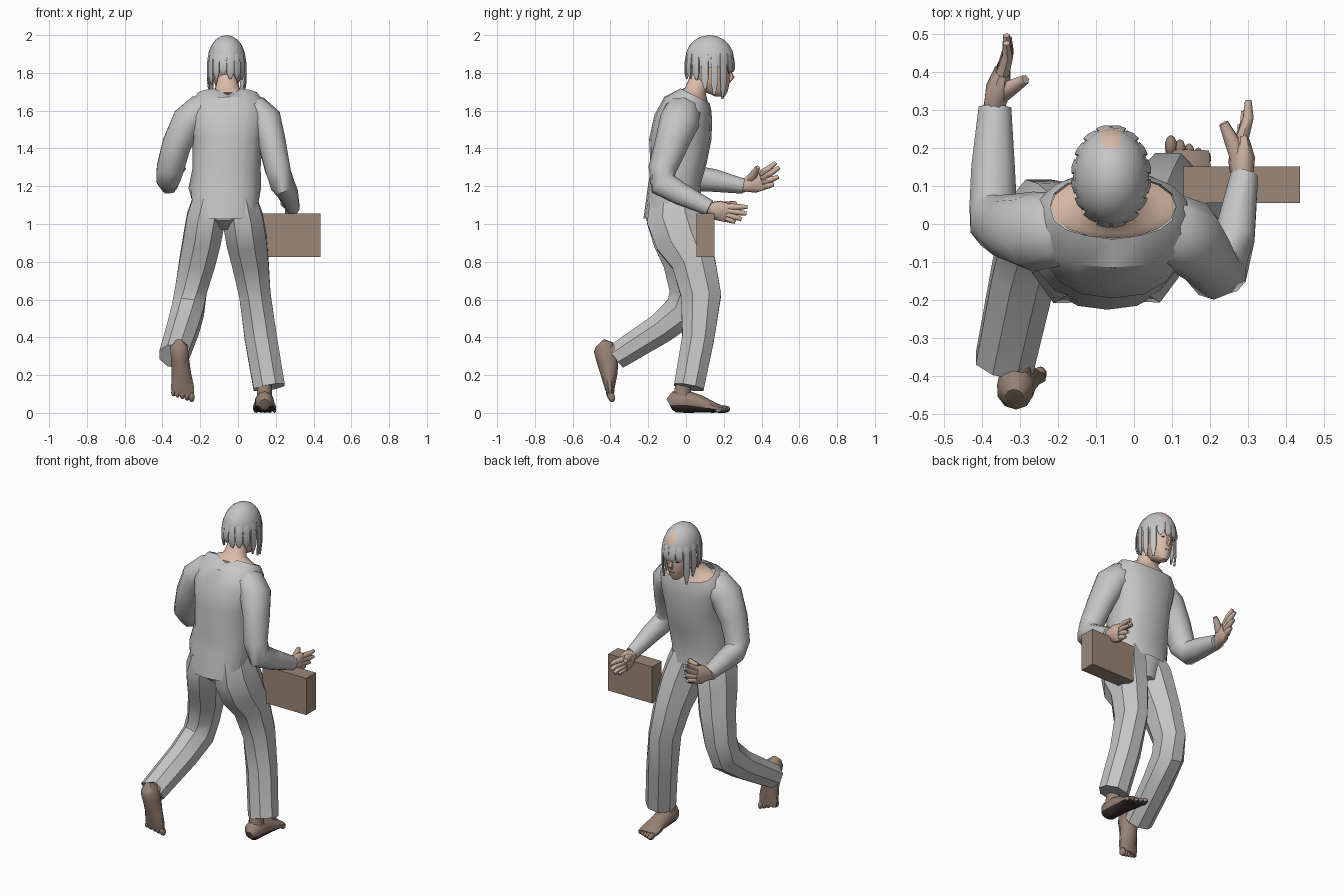
import bpy
import bmesh
import math
from mathutils import Vector, Matrix

old_cube = bpy.data.objects.get("Cube")
if old_cube:
    bpy.data.objects.remove(old_cube, do_unlink=True)


def make_material(name, red, green, blue):
    material = bpy.data.materials.new(name)
    material.use_nodes = True
    colour = (red, green, blue, 1)
    material.diffuse_color = colour
    material.node_tree.nodes["Principled BSDF"].inputs["Base Color"].default_value = colour
    return material


CLOTH = make_material("light grey cloth", .56, .56, .56)
SKIN = make_material("light skin", .72, .51, .4)
HAND_SKIN = make_material("hand skin", .62, .45, .36)
FOOT_SKIN = make_material("foot skin", .31, .22, .175)
LEATHER = make_material("brown leather", .33, .24, .185)
DARK = make_material("dark brown", .04, .032, .03)


def finish(name, bm, material, angle=30, accent=None, rule=None):
    """Make the object; faces that meet the rule take the accent colour."""
    bmesh.ops.recalc_face_normals(bm, faces=bm.faces)
    if accent:
        for face in bm.faces:
            face.material_index = int(rule(face))
    mesh = bpy.data.meshes.new(name)
    bm.to_mesh(mesh)
    bm.free()
    mesh.materials.append(material)
    if accent:
        mesh.materials.append(accent)
    mesh.shade_smooth()
    mesh.set_sharp_from_angle(angle=math.radians(angle))
    obj = bpy.data.objects.new(name, mesh)
    bpy.context.collection.objects.link(obj)


def skin_rings(bm, rings, caps=True):
    """Bridge rings of points into a tube."""
    rows = [[bm.verts.new(point) for point in ring] for ring in rings]
    count = len(rows[0])
    for low, high in zip(rows, rows[1:]):
        for i in range(count):
            j = (i + 1) % count
            bm.faces.new((low[i], low[j], high[j], high[i]))
    if caps:
        bm.faces.new(rows[0])
        bm.faces.new(rows[-1])
    return rows


def add_tube(bm, stations, sides=8, across=(1, 0, 0)):
    """Sweep ellipses (x, y, z, half width, half depth) along a bent path."""
    centres = [Vector(s[:3]) for s in stations]
    rings = []
    for k, station in enumerate(stations):
        tangent = centres[min(k + 1, len(centres) - 1)] - centres[max(k - 1, 0)]
        tangent.normalize()
        side = Vector(across)
        side = (side - tangent * side.dot(tangent)).normalized()
        depth = tangent.cross(side)
        ring = []
        for i in range(sides):
            turn = math.tau * (i + .5) / sides
            ring.append(centres[k] + side * station[3] * math.cos(turn)
                        + depth * station[-1] * math.sin(turn))
        rings.append(ring)
    skin_rings(bm, rings)


def add_loft(bm, stations, sides=16, caps=True, power=1):
    """Stack level ovals (x, y, z, half width, half depth, tilt)."""
    def squared(value):
        return math.copysign(abs(value) ** power, value)

    rings = []
    for x, y, z, width, depth, tilt in stations:
        ring = []
        for i in range(sides):
            turn = math.tau * i / sides
            dy = depth * squared(math.sin(turn))
            ring.append(Vector((x + width * squared(math.cos(turn)), y + dy, z + tilt * dy)))
        rings.append(ring)
    return skin_rings(bm, rings, caps)


def tube(name, stations, material, angle=30, **options):
    bm = bmesh.new()
    add_tube(bm, stations, **options)
    finish(name, bm, material, angle)


def add_ball(bm, centre, radii, detail=8):
    matrix = Matrix.Translation(centre) @ Matrix.Diagonal((*radii, 1))
    return bmesh.ops.create_uvsphere(bm, u_segments=detail * 2, v_segments=detail,
                                     radius=1, matrix=matrix)["verts"]


# Shirt: long flat back hem, side slits, wide neckline notched at the back
bm = bmesh.new()
rows = add_loft(bm, [
    (-.07, -.07, 1.13, .175, .155, 0),
    (-.07, -.065, 1.19, .192, .14, .1),
    (-.06, -.04, 1.3, .18, .148, .1),
    (-.055, -.03, 1.45, .185, .165, 0),
    (-.055, -.015, 1.56, .21, .153, -.1),
    (-.055, .01, 1.635, .205, .125, -.3),
    (-.055, .045, 1.68, .165, .08, -.5)], caps=False, power=.85)
for vert in rows[0]:
    if vert.co.y < -.13:
        vert.co.z = 1.03
    elif vert.co.y > 0:
        vert.co.z = 1.09
rows[-1][12].co += Vector((0, -.005, -.035))
finish("shirt", bm, CLOTH, 35)

# Neck and upper chest inside the neckline
bm = bmesh.new()
add_loft(bm, [
    (-.055, .045, 1.655, .165, .083, -.5),
    (-.055, .045, 1.68, .13, .07, -.45),
    (-.055, .05, 1.705, .07, .055, -.3),
    (-.058, .075, 1.77, .05, .055, -.2),
    (-.06, .1, 1.82, .05, .055, 0)])
finish("neck", bm, SKIN, 60)

# Sleeves
tube("left_sleeve", [
    (.02, 0, 1.615, .06, .075), (.09, -.015, 1.59, .09, .1), (.145, -.035, 1.545, .09, .105),
    (.18, -.075, 1.43, .076, .09), (.21, -.125, 1.29, .07, .075),
    (.235, -.12, 1.21, .065, .075), (.265, -.03, 1.16, .055, .06),
    (.29, .125, 1.085, .038, .042)], CLOTH, 42, sides=10)
tube("right_sleeve", [
    (-.12, 0, 1.62, .06, .075), (-.2, -.015, 1.595, .09, .1), (-.265, -.02, 1.545, .09, .105),
    (-.325, -.01, 1.42, .08, .088), (-.36, .005, 1.29, .075, .075),
    (-.37, .05, 1.24, .065, .07), (-.37, .15, 1.23, .06, .06),
    (-.365, .305, 1.2, .045, .04)], CLOTH, 42, sides=10)

# Trousers: hips and two legs with pressed edges
bm = bmesh.new()
add_loft(bm, [
    (-.075, -.06, 1.16, .165, .12, .2),
    (-.075, -.065, 1.05, .175, .145, .2),
    (-.07, -.04, .97, .1, .1, 0)], sides=12)
finish("trouser_hips", bm, CLOTH, 40)
tube("left_trouser_leg", [
    (.005, -.065, 1.13, .1, .135), (.025, -.06, 1.03, .115, .16), (.045, -.02, .92, .115, .155),
    (.065, .04, .8, .105, .125), (.09, .08, .62, .09, .115),
    (.12, .065, .4, .092, .092), (.165, .015, .135, .09, .086)], CLOTH)
tube("right_trouser_leg", [
    (-.145, -.07, 1.13, .1, .13), (-.17, -.065, 1.03, .11, .155), (-.19, -.04, .92, .108, .145),
    (-.215, -.005, .8, .103, .125), (-.25, .015, .645, .092, .11),
    (-.265, -.015, .545, .092, .105), (-.29, -.13, .45, .09, .088),
    (-.34, -.365, .3, .083, .074)], CLOTH)


def hand(name, wrist, knuckles, tips, thumb_tip):
    """Thick upright palm, four bent fingers and a thumb."""
    wrist, thumb_tip = Vector(wrist), Vector(thumb_tip)
    top, bottom = Vector(knuckles[0]), Vector(knuckles[-1])
    middle = (top + bottom) / 2
    spread = (top - bottom).normalized()
    half = (top - bottom).length / 2 + .024
    bm = bmesh.new()
    add_tube(bm, [
        (*wrist.lerp(middle, -.4), .03, .028), (*wrist.lerp(middle, .1), .036, .03),
        (*wrist.lerp(middle, .5), half, .035), (*middle, half, .022)], across=spread)
    for i, tip in enumerate(tips):
        root, tip = top.lerp(bottom, i / 3), Vector(tip)
        bend = root.lerp(tip, .5) + Vector((.008, .005, 0))
        add_tube(bm, [(*root, .019, .019), (*bend, .016, .016), (*tip, .01, .01)], sides=6)
    root = wrist.lerp(top, .35)
    add_tube(bm, [(*root, .024, .028), (*root.lerp(thumb_tip, .6), .02, .02),
                  (*thumb_tip, .013, .013)], sides=6, across=spread)
    finish(name, bm, HAND_SKIN, 60)


hand("left_hand", (.285, .12, 1.085), [(.285, .225, 1.09), (.275, .21, 1.03)],
     [(.3, .325, 1.09), (.3, .32, 1.055), (.29, .295, 1.025), (.28, .26, 1.01)],
     (.235, .265, 1.11))
hand("right_hand", (-.368, .305, 1.2), [(-.345, .395, 1.265), (-.345, .41, 1.2)],
     [(-.335, .475, 1.325), (-.335, .495, 1.3), (-.33, .49, 1.25), (-.335, .465, 1.21)],
     (-.285, .38, 1.3))


def foot(name, inner, matrix, sole):
    """Bare foot with the heel at the origin and toes towards +y."""
    bm = bmesh.new()
    add_tube(bm, [
        (0, 0, .045, .025, .032), (0, .025, .058, .049, .056),
        (0, .09, .06, .05, .06), (0, .17, .045, .054, .045),
        (0, .24, .027, .064, .027), (0, .28, .02, .06, .018)], sides=10)
    add_tube(bm, [(0, .065, .06, .045, .05), (0, .075, .17, .04, .045)])
    for i in range(5):
        size = .02 - .002 * i
        add_ball(bm, (inner * (.043 - .024 * i), .293 - .008 * i, size),
                 (size * .85, size * 1.5, size), 5)
    bm.transform(matrix)
    finish(name, bm, FOOT_SKIN, 50, sole,
           lambda face: face.normal.z < -.5 and face.calc_center_median().z < .04)


foot("left_foot", -1, Matrix.Translation((.14, -.088, 0)), DARK)
foot("right_foot", 1, Matrix.Translation((-.313, -.5, .355))
     @ Matrix.Rotation(math.radians(-5), 4, "Y")
     @ Matrix.Rotation(math.radians(-73), 4, "X"), None)

# Head with nose, eyes and mouth
bm = bmesh.new()
add_loft(bm, [
    (-.06, .18, 1.675, .022, .025, 0), (-.06, .16, 1.7, .048, .06, 0),
    (-.06, .137, 1.76, .07, .097, 0), (-.06, .125, 1.83, .083, .113, 0),
    (-.06, .12, 1.9, .075, .105, 0), (-.06, .115, 1.96, .045, .06, 0)])
add_tube(bm, [(-.06, .225, 1.82, .008, .008), (-.06, .242, 1.775, .014, .016),
              (-.06, .225, 1.755, .012, .01)], sides=6)
finish("head", bm, SKIN, 50)
bm = bmesh.new()
for side in (-1, 1):
    add_ball(bm, (-.06 + side * .03, .225, 1.8), (.014, .005, .004), 4)
add_ball(bm, (-.06, .223, 1.728), (.018, .004, .003), 4)
finish("eyes_and_mouth", bm, DARK)

# Hair: domed cap with a parting, and tapered locks, shorter over the face
bm = bmesh.new()
crown = Vector((-.06, .125, 1.87))
cap = add_ball(bm, crown, (.1, .13, .13), 10)
bmesh.ops.delete(bm, geom=[v for v in cap if v.co.z < 1.82], context="VERTS")
LOCKS = 16
for i in range(LOCKS):
    turn = math.tau * (i + .5) / LOCKS
    out = Vector((math.cos(turn), math.sin(turn), 0))
    tip = 1.805 if out.y > .7 else 1.7 - .07 * out.y + .012 * (i % 3)
    stations = []
    for reach, height, width in ((.8, 1.925, .008), (.94, 1.895, .017), (1, 1.85, .022),
                                 (1, tip * .6 + .738, .022), (.93, tip, .006)):
        spot = crown + Vector((out.x * .1, out.y * .13, 0)) * reach
        stations.append((spot.x, spot.y, height, width, .006))
    add_tube(bm, stations, sides=6, across=(-out.y, out.x, 0))


def on_parting(face):
    spot = face.calc_center_median() - crown
    return abs(spot.x) < .015 and .065 < spot.y < .12 and spot.z > .04


finish("hair", bm, CLOTH, 60, SKIN, on_parting)

# Carried case
bm = bmesh.new()
bmesh.ops.create_cube(bm, size=1, matrix=Matrix.Translation((.283, .103, .94))
                      @ Matrix.Diagonal((.305, .095, .23, 1)))
finish("case", bm, LEATHER)
